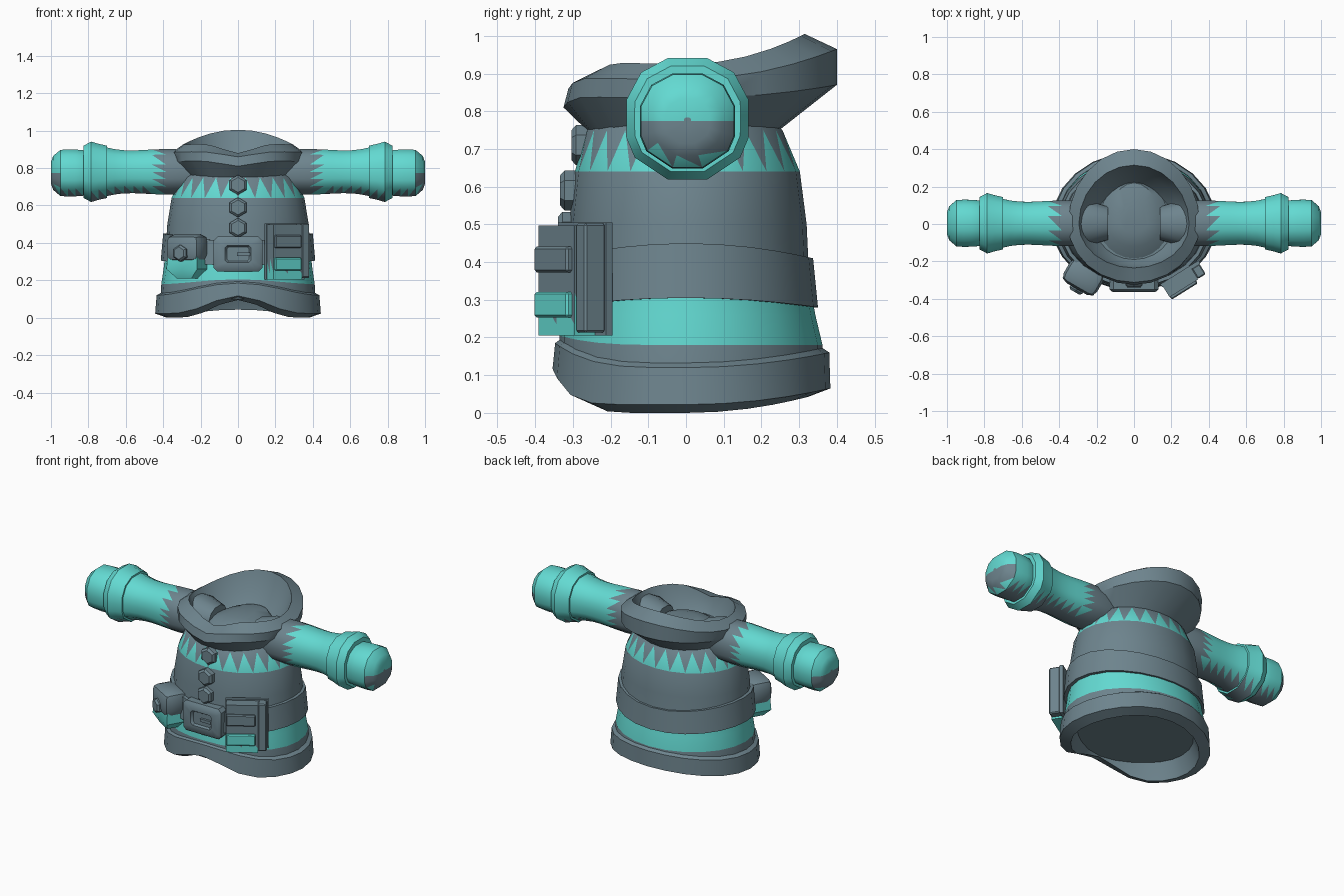
import bpy, bmesh, math
from mathutils import Matrix

if "Cube" in bpy.data.objects:
    bpy.data.objects.remove(bpy.data.objects["Cube"])

# ---- two flat colours
MATS = []
for nm, col in (("slate_grey", (0.155, 0.232, 0.27)), ("teal", (0.125, 0.70, 0.645))):
    m = bpy.data.materials.new(nm)
    m.diffuse_color = (*col, 1)
    m.use_nodes = True
    m.node_tree.nodes["Principled BSDF"].inputs["Base Color"].default_value = m.diffuse_color
    MATS.append(m)
GREY, TEAL = 0, 1
N = 24


def finish(name, bm):
    bmesh.ops.recalc_face_normals(bm, faces=bm.faces)
    me = bpy.data.meshes.new(name)
    bm.to_mesh(me)
    bm.free()
    for m in MATS:
        me.materials.append(m)
    ob = bpy.data.objects.new(name, me)
    bpy.context.collection.objects.link(ob)
    return ob


def loft(name, rings, paint=lambda j, i: GREY, start=None, end=None, matrix=None):
    """Bridge rings; paint gives one colour per quad, or a pair to split it into teeth."""
    bm = bmesh.new()
    vs = [[bm.verts.new(p) for p in r] for r in rings]
    n = len(rings[0])
    for j in range(len(vs) - 1):
        for i in range(n):
            k = (i + 1) % n
            a, b, c, d = vs[j][i], vs[j][k], vs[j + 1][k], vs[j + 1][i]
            p = paint(j, i)
            if isinstance(p, tuple):
                bm.faces.new((a, b, d)).material_index = p[0]
                bm.faces.new((b, c, d)).material_index = p[1]
            else:
                bm.faces.new((a, b, c, d)).material_index = p
    if start is not None:
        bm.faces.new(vs[0]).material_index = start
    if end is not None:
        bm.faces.new(vs[-1]).material_index = end
    if matrix:
        bm.transform(matrix)
    return finish(name, bm)


def oval(rx, front, back, z, shift=0.0):
    """Egg-shaped ring; z is a number or a function of (x, b), b = -1 front to 1 back."""
    pts = []
    for i in range(N):
        a = 2 * math.pi * (i + shift) / N
        x, b = rx * math.cos(a), math.sin(a)
        pts.append((x, b * (back if b > 0 else front), z(x, b) if callable(z) else z))
    return pts


def box(name, size, loc, matrix=None, mat=GREY, bevel=0.0, segments=1):
    bm = bmesh.new()
    bmesh.ops.create_cube(bm, size=1)
    bm.transform(Matrix.Translation(loc) @ Matrix.Diagonal((*size, 1)))
    if bevel:
        bmesh.ops.bevel(bm, geom=bm.edges[:], offset=bevel, segments=segments,
                        profile=0.5, affect='EDGES')
    for f in bm.faces:
        f.material_index = mat
    if matrix:
        bm.transform(matrix)
    return finish(name, bm)


def hex_button(name, loc, r, depth, matrix=None):
    x, y, z = loc
    ring = lambda s, yy: [(x + s * math.sin(k * math.pi / 3), yy, z + s * math.cos(k * math.pi / 3))
                          for k in range(6)]
    loft(name, [ring(r, y + depth), ring(r, y), ring(r * 0.75, y - 0.012)],
         start=GREY, end=GREY, matrix=matrix)


# ---- coat body with a toothed chest band and a plain lower band
def body_paint(j, i):
    return {1: TEAL, 2: TEAL, 5: (TEAL, GREY)}.get(j, GREY)


loft("coat_body", [oval(.415, .335, .365, .10),
                   oval(.41, .335, .362, lambda x, b: .18 + .025 * max(0, -b) ** 4),
                   oval(.398, .325, .343, .26), oval(.388, .318, .327, .35),
                   oval(.378, .31, .32, .50), oval(.355, .295, .302, .64),
                   oval(.305, .264, .258, .75, .5), oval(.25, .22, .22, .79, .5)],
     body_paint, start=GREY, end=GREY)

# ---- thick hem, notched at the front
hem_top = lambda x, b: .12 + .04 * max(0, b) ** 2 + .065 * max(0, -b) ** 4
hem_low = lambda x, b: .022 + .043 * max(0, b) ** 2 + .095 * max(0, -b) ** 9
hem_in = lambda x, b: hem_low(x, b) - .022
loft("hem", [oval(.40, .32, .35, lambda x, b: hem_top(x, b) + .02),
             oval(.435, .347, .38, hem_top), oval(.443, .354, .383, hem_low),
             oval(.38, .295, .325, hem_in),
             oval(.35, .27, .295, lambda x, b: hem_low(x, b) + .06), oval(.31, .24, .26, .17)],
     end=GREY)

# ---- belt
belt_top = lambda x, b: .45 - .04 * b * b
belt_low = lambda x, b: .305 - .025 * b * b
loft("belt", [oval(.37, .30, .31, belt_top), oval(.40, .335, .337, belt_top),
              oval(.413, .345, .35, belt_low), oval(.37, .30, .31, belt_low)])


# ---- buckle frame and prong
def plate(w, h, y, c):
    return [(x, y, .34 + z) for x, z in ((w, h - c), (w - c, h), (c - w, h), (-w, h - c),
                                         (-w, c - h), (c - w, -h), (w - c, -h), (w, c - h))]


loft("buckle", [plate(.13, .093, -.30, .02), plate(.13, .093, -.35, .02),
                plate(.115, .08, -.363, .02), plate(.07, .045, -.363, .012),
                plate(.06, .037, -.35, .01)], start=GREY, end=GREY)
box("buckle_prong", (.07, .02, .018), (.03, -.354, .34))

# ---- front buttons
for z, y in ((.71, -.292), (.59, -.322), (.48, -.328)):
    hex_button("coat_button", (0, y, z), .053, .05)


# ---- collar: flared roll, high at the back, dipping at the front
def collar_z(front, side, back, dip):
    def f(x, b):
        z = side + ((back - side) * b ** 2 if b > 0 else (front - side) * b ** 2)
        return z - (dip * math.exp(-(x / .11) ** 2) if b < 0 else 0)
    return f


loft("collar", [oval(.27, .265, .25, .752),
                oval(.345, .325, .40, collar_z(.84, .835, .87, .03)),
                oval(.352, .312, .40, collar_z(.89, .885, .965, .03)),
                oval(.295, .235, .315, collar_z(.935, .925, 1.005, .055)),
                oval(.26, .22, .27, collar_z(.85, .85, .88, .02)),
                oval(.21, .19, .20, .79)], end=GREY)
loft("neck_plug", [oval(.20, .20, .24, .78), oval(.14, .12, .22, .83), oval(.07, .05, .13, .85)],
     end=GREY)

# ---- sleeves, cuffs and rounded ends; angles keep a wide row for the teeth below
ANGLES = (0, 15, 45, 75, 105, 135, 165, 180, 195, 215, 255, 285, 325, 345)


def hoop(s, x, r, zc=.78):
    pts = []
    for deg in ANGLES:
        a = math.radians(deg)
        flat = .972 if deg in (0, 180) else 1
        pw = lambda v: math.copysign(abs(v) ** .87, v) * r * 1.015 * flat
        pts.append((s * x, .004 + pw(math.cos(a)), zc + (pw(math.sin(a)) if flat == 1 else 0)))
    return pts


def underside(i):
    """Grey strip below with a sawtooth row on either side."""
    return {9: (TEAL, GREY), 10: GREY, 11: (GREY, TEAL)}.get(i, TEAL)


def sleeve_paint(j, i):
    if j < 2 or (j == 2 and i == 10):
        return GREY
    return (GREY, TEAL) if j == 2 else underside(i)


def tip_paint(j, i):
    """Lower half of the tip is grey, with teal teeth rising from its lower edge."""
    if j < 4:
        return underside(i)
    if i < 7:
        return TEAL
    return (TEAL, GREY) if j == 4 and 9 <= i <= 11 else GREY


for s, side in ((-1, "left"), (1, "right")):
    st = [(.14, .09), (.24, .12), (.385, .124), (.46, .121), (.51, .118),
          (.56, .116), (.61, .117), (.66, .123), (.71, .134)]
    loft(side + "_sleeve", [hoop(s, x, r) for x, r in st], sleeve_paint, start=GREY)
    # cuff flaring outwards
    loft(side + "_cuff", [hoop(s, .70, .12), hoop(s, .70, .142), hoop(s, .745, .152),
                          hoop(s, .785, .164), hoop(s, .825, .142), hoop(s, .825, .11)],
         lambda j, i: underside(i) if j in (1, 2) else TEAL)
    # rounded end
    ends = [(.81, .115), (.83, .124), (.87, .127), (.91, .128), (.95, .125),
            (.988, .092), (1.0, .06), (1.0, .01)]
    loft(side + "_sleeve_end", [hoop(s, x, r, .774) for x, r in ends],
         tip_paint, start=TEAL, end=GREY)


# ---- pouches, built in a local frame that faces -y and then turned
def frame(x, y, deg):
    return Matrix.Translation((x, y, 0)) @ Matrix.Rotation(math.radians(deg), 4, 'Z')


def slab(u0, u1, v0, v1, z):
    um, vm = (u0 + u1) / 2, (v0 + v1) / 2
    return [(u, v, z) for u, v in ((u0, v0), (um, v0), (u1, v0), (u1, vm),
                                   (u1, v1), (um, v1), (u0, v1), (u0, vm))]


# strapped case with a toothed lower band
F = frame(.272, -.305, 32)
loft("case", [slab(-.115, .065, -.03, .045, z) for z in (.205, .235, .32, .497)],
     lambda j, i: (TEAL, (TEAL, GREY), GREY)[j], start=TEAL, end=GREY, matrix=F)
box("case_cover", (.05, .065, .29), (.09, .005, .358), F, bevel=.006)
box("case_back", (.24, .02, .30), (0, .045, .355), F)
for z, m in ((.407, GREY), (.287, TEAL)):
    box("case_strap", (.165, .03, .068), (-.03, -.032, z), F, m, .006)

# flap pouch
G = frame(-.268, -.28, -30)
loft("pouch", [slab(-.045, .045, -.04, .05, .21), slab(-.095, .095, -.065, .06, .26),
               slab(-.09, .09, -.06, .06, .33)], lambda j, i: TEAL, start=TEAL, end=TEAL, matrix=G)
box("pouch_flap", (.205, .145, .145), (0, -.005, .372), G, bevel=.04, segments=2)
hex_button("pouch_button", (0, -.085, .345), .045, .03, G)

# ---- smooth shading with crisp edges
bpy.ops.object.select_all(action='SELECT')
bpy.context.view_layer.objects.active = bpy.context.selected_objects[0]
bpy.ops.object.shade_smooth_by_angle(angle=math.radians(35))
